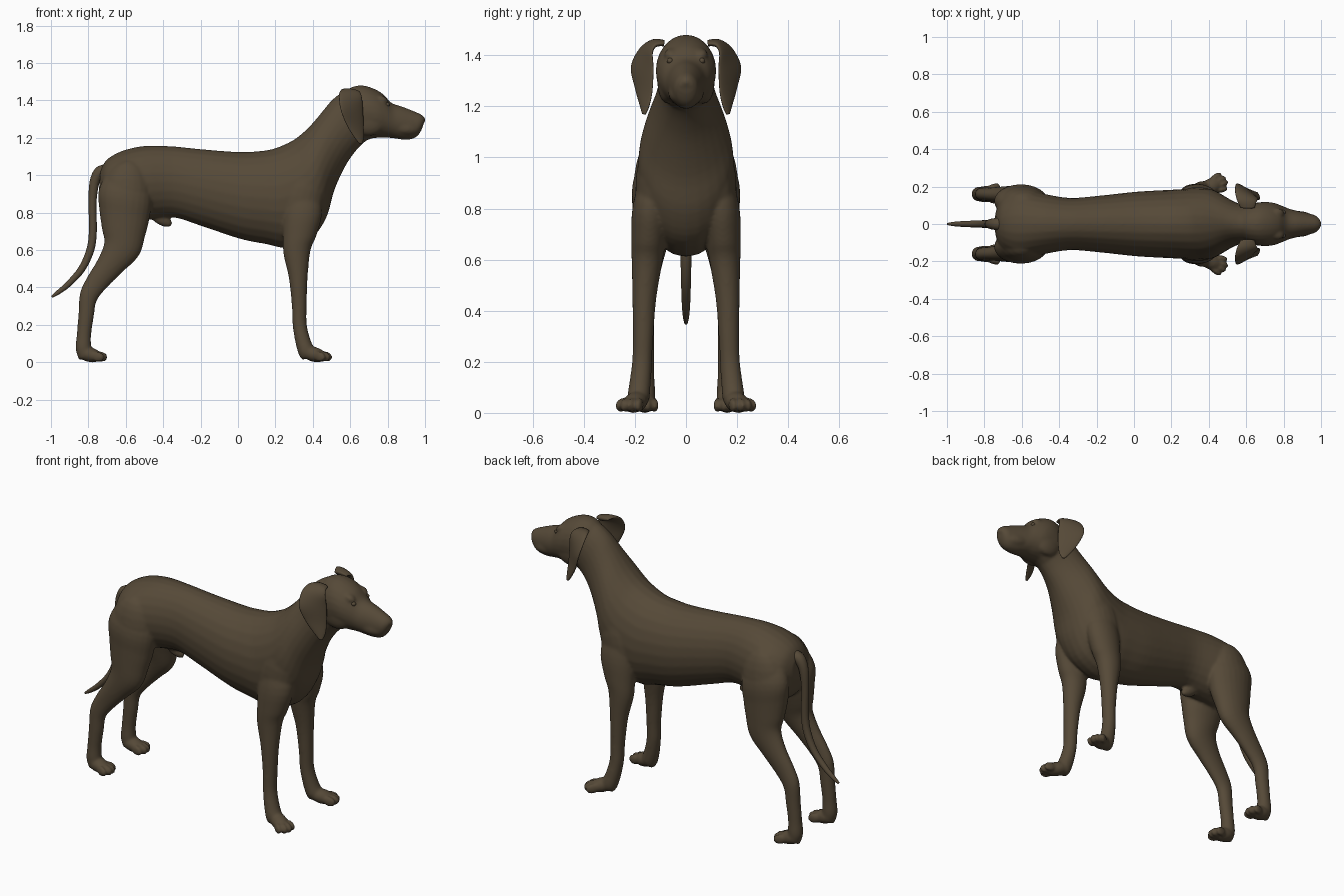
import bpy, bmesh, math
from mathutils import Vector, Matrix

cube = bpy.data.objects.get("Cube")
if cube:
    bpy.data.objects.remove(cube, do_unlink=True)

# Single coat colour
coat = bpy.data.materials.new("dark_brown_coat")
coat.use_nodes = True
COLOUR = (0.092, 0.067, 0.039, 1)
coat.diffuse_color = COLOUR
shader = coat.node_tree.nodes["Principled BSDF"]
shader.inputs["Base Color"].default_value = COLOUR
shader.inputs["Roughness"].default_value = 0.8

SEGMENTS, STEPS = 24, 4


def spline(rows):
    """Smoothly interpolate rows of numbers (Catmull-Rom)."""
    out = []
    last = len(rows) - 1
    for i in range(last):
        window = [rows[max(0, min(last, i + k))] for k in (-1, 0, 1, 2)]
        for s in range(STEPS):
            t = s / STEPS
            out.append([0.5 * (2 * b + (c - a) * t + (2*a - 5*b + 4*c - d) * t**2
                        + (3*b - a - 3*c + d) * t**3) for a, b, c, d in zip(*window)])
    return out + [list(rows[-1])]


def loft(bm, rows, side=1):
    """Skin ellipses; row = edge point A, edge point B, half thickness."""
    rows = spline(rows)
    ends = [(Vector((r[0], r[1] * side, r[2])), Vector((r[3], r[4] * side, r[5]))) for r in rows]
    mids = [(a + b) / 2 for a, b in ends]
    rings = []
    for i, (a, b) in enumerate(ends):
        along = mids[min(i + 1, len(mids) - 1)] - mids[max(i - 1, 0)]
        half = (a - b) / 2
        across = half.cross(along).normalized() * rows[i][6]
        angles = [2 * math.pi * k / SEGMENTS for k in range(SEGMENTS)]
        rings.append([bm.verts.new(mids[i] + half * math.cos(t) + across * math.sin(t))
                      for t in angles])
    for lower, upper in zip(rings, rings[1:]):
        for k in range(SEGMENTS):
            n = (k + 1) % SEGMENTS
            bm.faces.new((lower[k], lower[n], upper[n], upper[k]))
    bm.faces.new(rings[0])
    bm.faces.new(rings[-1])


def upright(rows, side_y=None):
    """Rows of x, z, x, z, half width (and optional y) to loft rows."""
    return [(r[0], r[5] if len(r) > 5 else 0, r[1],
             r[2], r[5] if len(r) > 5 else 0, r[3], r[4]) for r in rows]


def ball(bm, centre, size, turn=0, tilt=0):
    matrix = (Matrix.Translation(centre) @ Matrix.Rotation(turn, 4, "Z")
              @ Matrix.Rotation(tilt, 4, "Y") @ Matrix.Diagonal((*size, 1)))
    bmesh.ops.create_uvsphere(bm, u_segments=20, v_segments=12, radius=1, matrix=matrix)


def paw(bm, x, y, turn, side):
    forward = Vector((math.cos(turn), math.sin(turn) * side, 0))
    sideways = Vector((-forward.y, forward.x, 0))
    base = Vector((x, y * side, 0))
    ball(bm, base + Vector((0, 0, 0.042)), (0.07, 0.044, 0.04), turn * side, 0.25)
    for t in (-1.5, -0.5, 0.5, 1.5):
        toe = base + forward * (0.066 - 0.008 * t * t) + sideways * t * 0.026
        ball(bm, toe + Vector((0, 0, 0.03)), (0.036, 0.0145, 0.028), (turn + 0.12 * t * side) * side, 0.2)


def finish(bm, name, smooth=True):
    bmesh.ops.recalc_face_normals(bm, faces=bm.faces)
    for face in bm.faces:
        face.smooth = smooth
    mesh = bpy.data.meshes.new(name)
    bm.to_mesh(mesh)
    bm.free()
    mesh.materials.append(coat)
    obj = bpy.data.objects.new(name, mesh)
    bpy.context.collection.objects.link(obj)
    return obj


# Torso and neck: top edge, bottom edge, half width
TORSO = [
    (-.735, 1.03, -.745, .90, .06), (-.70, 1.085, -.71, .80, .14),
    (-.62, 1.13, -.62, .75, .185), (-.50, 1.157, -.50, .76, .165),
    (-.35, 1.155, -.35, .775, .14), (-.20, 1.14, -.20, .73, .15),
    (0, 1.125, .01, .66, .172), (.12, 1.13, .15, .632, .18),
    (.20, 1.145, .27, .612, .185), (.29, 1.185, .40, .67, .19),
    (.35, 1.23, .475, .78, .185), (.40, 1.28, .515, .92, .162),
    (.45, 1.34, .575, 1.05, .128), (.50, 1.40, .63, 1.13, .107),
    (.55, 1.44, .68, 1.18, .10), (.59, 1.46, .73, 1.21, .09)]

# Skull tapering into the muzzle
HEAD = [
    (.56, 1.43, .60, 1.22, .08), (.60, 1.468, .66, 1.18, .108),
    (.66, 1.481, .72, 1.198, .118), (.72, 1.466, .77, 1.2, .114),
    (.775, 1.435, .81, 1.2, .097), (.82, 1.388, .85, 1.195, .08),
    (.88, 1.367, .89, 1.19, .068), (.94, 1.343, .935, 1.195, .056),
    (.98, 1.325, .965, 1.215, .045), (1.0, 1.305, .985, 1.25, .025)]

# Legs: front edge, back edge, half width, sideways position
FORELEG = [
    (.40, 1.0, .25, .97, .05, .11), (.45, .82, .24, .80, .072, .136),
    (.42, .68, .24, .68, .068, .147), (.388, .60, .243, .58, .06, .153),
    (.372, .45, .272, .45, .047, .163), (.367, .30, .288, .30, .040, .168),
    (.368, .20, .292, .20, .039, .172), (.388, .12, .306, .11, .042, .18),
    (.41, .07, .325, .04, .043, .187), (.41, .05, .345, .012, .03, .19)]
HINDLEG = [
    (-.48, 1.0, -.70, 1.02, .07, .09), (-.46, .87, -.745, .92, .088, .12),
    (-.475, .76, -.742, .82, .086, .124), (-.495, .68, -.727, .71, .074, .136),
    (-.53, .57, -.715, .64, .06, .148), (-.62, .48, -.75, .55, .047, .155),
    (-.70, .40, -.81, .45, .038, .158), (-.755, .33, -.845, .37, .036, .16),
    (-.77, .25, -.853, .26, .036, .16), (-.785, .15, -.862, .15, .036, .16),
    (-.785, .09, -.868, .07, .04, .16), (-.78, .05, -.85, .012, .035, .16)]

# Body merged into one smooth skin
bm = bmesh.new()
loft(bm, upright(TORSO))
loft(bm, upright(HEAD))
ball(bm, (.972, 0, 1.296), (.03, .031, .027))            # nose
ball(bm, (-.41, 0, .765), (.065, .028, .032), 0, .5)     # sheath
for side in (1, -1):
    loft(bm, upright(FORELEG), side)
    loft(bm, upright(HINDLEG), side)
    paw(bm, .408, .198, .42, side)
    paw(bm, -.796, .16, .04, side)
    ball(bm, (.90, .034 * side, 1.25), (.075, .034, .036), -.2 * side, .1)   # lip
    ball(bm, (.77, .058 * side, 1.405), (.034, .026, .02), 0, .4)            # brow
    ball(bm, (.70, .07 * side, 1.29), (.09, .042, .08))                      # cheek
    ball(bm, (.34, .12 * side, .88), (.12, .078, .2), 0, .25)                # shoulder
    ball(bm, (-.60, .125 * side, .88), (.13, .08, .2), 0, .1)                # thigh
body = finish(bm, "body")
remesh = body.modifiers.new("merge", "REMESH")
remesh.mode = "VOXEL"
remesh.voxel_size = 0.008
remesh.use_smooth_shade = True
soften = body.modifiers.new("soften", "SMOOTH")
soften.factor = 0.5
soften.iterations = 7

# Hanging ears, flared at the rear edge
EAR = [
    (.645, .085, 1.445, .57, .085, 1.45, .012), (.655, .118, 1.44, .55, .13, 1.455, .014),
    (.663, .132, 1.41, .54, .18, 1.425, .013), (.668, .128, 1.35, .548, .215, 1.355, .011),
    (.672, .132, 1.26, .578, .20, 1.275, .010), (.672, .145, 1.2, .617, .182, 1.21, .009),
    (.664, .16, 1.168, .648, .17, 1.17, .006)]
for side, label in ((1, "left"), (-1, "right")):
    bm = bmesh.new()
    loft(bm, EAR, side)
    finish(bm, label + "_ear")
    bm = bmesh.new()
    ball(bm, (.797, .062 * side, 1.378), (.014, .013, .012))
    finish(bm, label + "_eye")

# Tail: centre line with radius
TAIL = [(-.69, 1.03, .034), (-.74, 1.015, .032), (-.768, .96, .026), (-.778, .85, .021),
        (-.776, .70, .021), (-.79, .60, .021), (-.835, .50, .019), (-.905, .42, .016),
        (-.96, .375, .012), (-.996, .35, .006)]
rows = []
for i, (x, z, r) in enumerate(TAIL):
    before, after = TAIL[max(i - 1, 0)], TAIL[min(i + 1, len(TAIL) - 1)]
    normal = Vector((before[1] - after[1], after[0] - before[0])).normalized() * r
    rows.append((x + normal.x, z + normal.y, x - normal.x, z - normal.y, r))
bm = bmesh.new()
loft(bm, upright(rows))
finish(bm, "tail")
